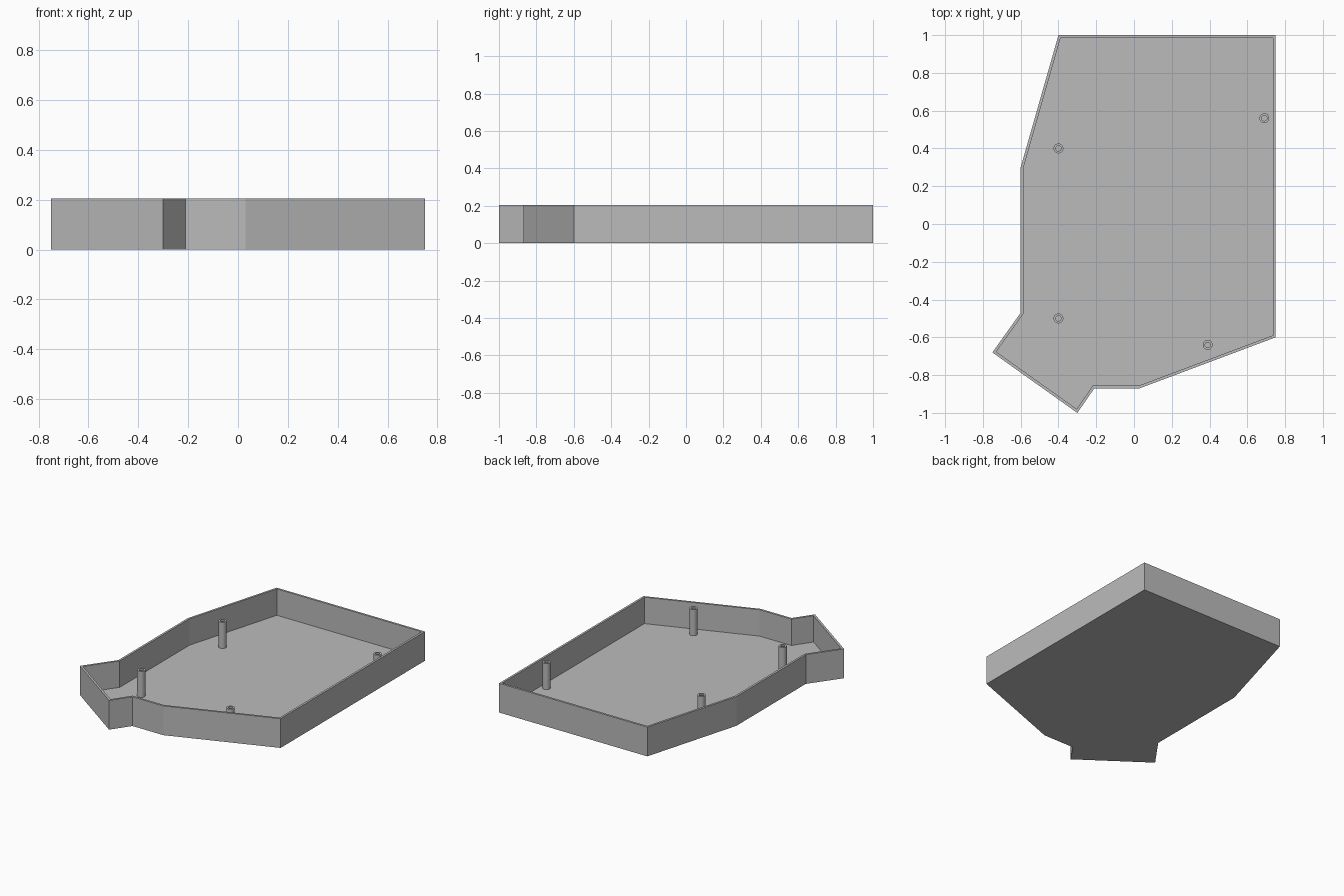
import bpy, bmesh
from math import sin, cos, tau
from mathutils import Vector

HEIGHT, FLOOR, WALL = 0.205, 0.02, 0.015
POST_TOP, POST_R, HOLE_R, SIDES = 0.203, 0.026, 0.014, 32

# Tray outline, counter-clockwise
OUTLINE = [(-0.3, -1), (-0.21, -0.87), (0.03, -0.87), (0.75, -0.6), (0.75, 1),
           (-0.4, 1), (-0.6, 0.3), (-0.6, -0.47), (-0.75, -0.68)]
POSTS = {"back_right_post": (-0.4, 0.4), "front_right_post": (-0.4, -0.5),
         "back_left_post": (0.69, 0.56), "front_left_post": (0.39, -0.64)}

cube = bpy.data.objects.get("Cube")
if cube:
    bpy.data.objects.remove(cube, do_unlink=True)

grey = bpy.data.materials.new("plain grey")
grey.use_nodes = True
grey.diffuse_color = (0.5, 0.5, 0.5, 1)
grey.node_tree.nodes["Principled BSDF"].inputs["Base Color"].default_value = grey.diffuse_color


def inset(points, width):
    """Offset a closed outline inwards with mitred corners."""
    pts = [Vector(p) for p in points]
    result = []
    for i, p in enumerate(pts):
        a = (p - pts[i - 1]).normalized()
        b = (pts[(i + 1) % len(pts)] - p).normalized()
        na, nb = Vector((-a.y, a.x)), Vector((-b.y, b.x))
        result.append(p + (na + nb) * width / (1 + na.dot(nb)))
    return result


def stack(name, loops, cap_ends):
    """Skin a list of (outline, height) loops into one object."""
    bm = bmesh.new()
    rings = [[bm.verts.new((p[0], p[1], z)) for p in pts] for pts, z in loops]
    for low, high in zip(rings, rings[1:]):
        for i in range(len(low)):
            j = (i + 1) % len(low)
            bm.faces.new((low[i], low[j], high[j], high[i]))
    if cap_ends:
        bm.faces.new(rings[0][::-1])
        bm.faces.new(rings[-1])
    mesh = bpy.data.meshes.new(name)
    bm.to_mesh(mesh)
    bm.free()
    mesh.materials.append(grey)
    obj = bpy.data.objects.new(name, mesh)
    bpy.context.collection.objects.link(obj)
    return obj


def circle(radius):
    return [(radius * cos(tau * i / SIDES), radius * sin(tau * i / SIDES))
            for i in range(SIDES)]


# Open tray with thin walls and a flat floor
inner = inset(OUTLINE, WALL)
stack("tray", [(OUTLINE, 0), (OUTLINE, HEIGHT), (inner, HEIGHT), (inner, FLOOR)], True)

# Hollow screw posts standing on the floor
outer, hole = circle(POST_R), circle(HOLE_R)
for name, (x, y) in POSTS.items():
    post = stack(name, [(outer, FLOOR), (outer, POST_TOP), (hole, POST_TOP), (hole, FLOOR)], False)
    post.location = (x, y, 0)
    bpy.ops.object.select_all(action="DESELECT")
    post.select_set(True)
    bpy.context.view_layer.objects.active = post
    bpy.ops.object.shade_smooth_by_angle()
